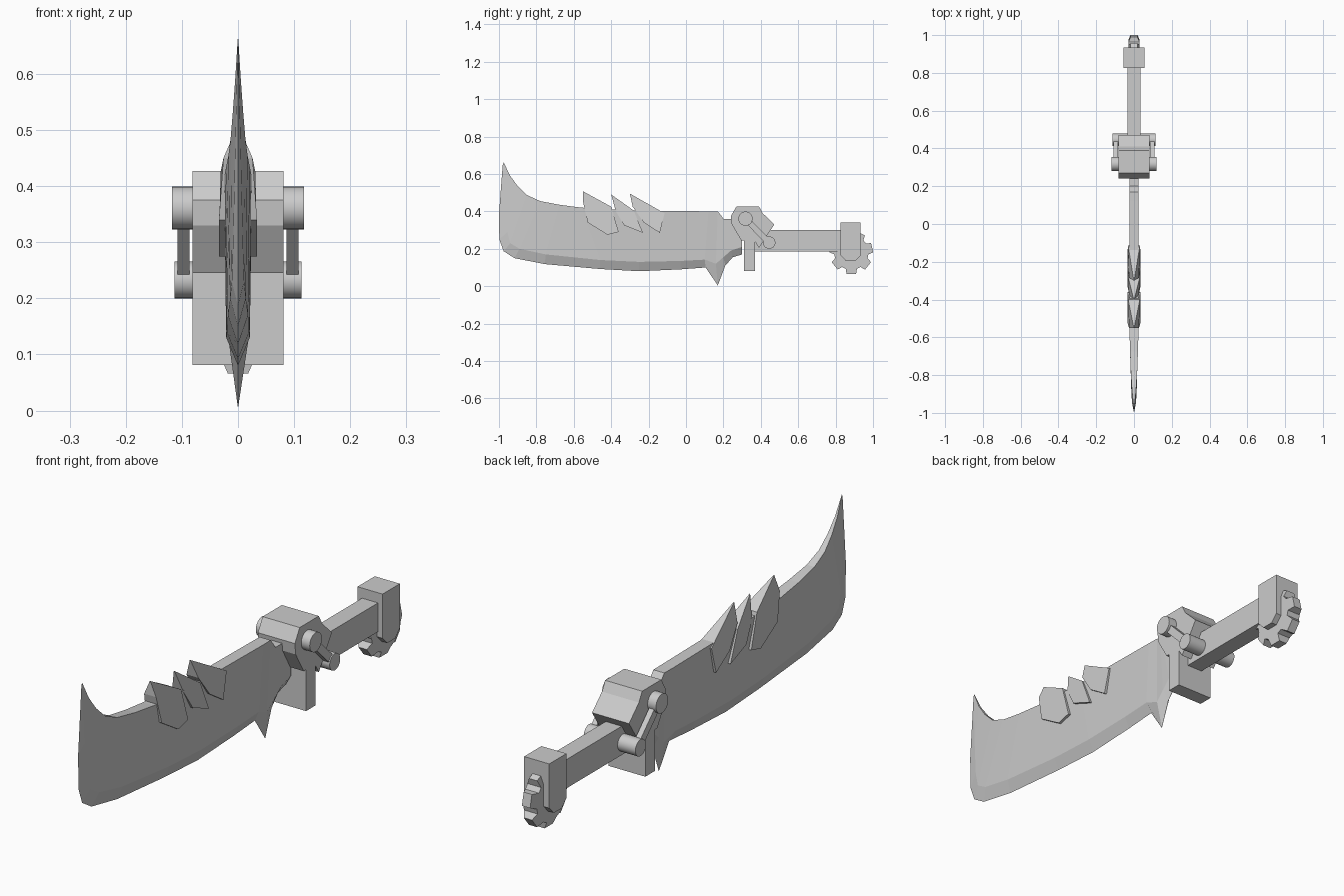
import bpy, bmesh, math
from mathutils import Vector

if "Cube" in bpy.data.objects:
    bpy.data.objects.remove(bpy.data.objects["Cube"])

steel = bpy.data.materials.new("grey steel")
steel.diffuse_color = (0.6, 0.6, 0.6, 1)
steel.use_nodes = True
steel.node_tree.nodes["Principled BSDF"].inputs["Base Color"].default_value = steel.diffuse_color


def finish(name, bm):
    bmesh.ops.remove_doubles(bm, verts=bm.verts[:], dist=1e-5)
    bmesh.ops.recalc_face_normals(bm, faces=bm.faces[:])
    me = bpy.data.meshes.new(name)
    bm.to_mesh(me)
    bm.free()
    me.materials.append(steel)
    ob = bpy.data.objects.new(name, me)
    bpy.context.collection.objects.link(ob)
    return ob


def slab(name, profile, widths):
    """Side profile (y, z) spanned across x; widths = half width, one value or one per point."""
    if not isinstance(widths, (list, tuple)):
        widths = [widths] * len(profile)
    bm = bmesh.new()
    sides = [[bm.verts.new((s * w, y, z)) for (y, z), w in zip(profile, widths)] for s in (-1, 1)]
    for side in sides:
        bm.faces.new(side)
    n = len(profile)
    for i in range(n):
        j = (i + 1) % n
        bm.faces.new((sides[0][i], sides[0][j], sides[1][j], sides[1][i]))
    return finish(name, bm)


def rod(name, x0, x1, y, z, r):
    bpy.ops.mesh.primitive_cylinder_add(vertices=32, radius=r, depth=x1 - x0,
                                        location=((x0 + x1) / 2, y, z), rotation=(0, math.pi / 2, 0))
    ob = bpy.context.object
    ob.name = name
    ob.data.materials.append(steel)
    bpy.ops.object.shade_smooth_by_angle(angle=math.radians(35))


# Blade: stations of spine, bevel line and cutting edge, each (y, z), plus spine and bevel half widths
stations = [
    ((.30, .36), (.30, .21), (.30, .17), .024, .022),
    ((.20, .36), (.24, .19), (.25, .155), .024, .022),
    ((.19, .375), (.20, .155), (.21, .11), .024, .020),
    ((.17, .40), (.16, .12), (.17, .004), .024, .016),
    ((.12, .40), (.10, .142), (.105, .10), .025, .021),
    ((-.03, .402), (-.03, .135), (-.03, .09), .025, .021),
    ((-.30, .405), (-.25, .13), (-.25, .08), .025, .021),
    ((-.56, .42), (-.46, .14), (-.46, .092), .024, .020),
    ((-.675, .435), (-.75, .17), (-.755, .118), .021, .018),
    ((-.78, .455), (-.89, .20), (-.917, .15), .017, .014),
    ((-.85, .487), (-.94, .23), (-.975, .187), .013, .011),
    ((-.90, .535), (-.955, .29), (-.998, .25), .009, .009),
    ((-.94, .59), (-.965, .42), (-1.0, .385), .005, .006),
    ((-.975, .662), (-.978, .655), (-.98, .648), .0005, .0005),
]
bm = bmesh.new()
rings = []
for (sy, sz), (by, bz), (ey, ez), ws, wb in stations:
    rings.append([bm.verts.new(p) for p in ((-ws, sy, sz), (-wb, by, bz), (0, ey, ez),
                                            (wb, by, bz), (ws, sy, sz))])
for a, b in zip(rings, rings[1:]):
    for i in range(5):
        j = (i + 1) % 5
        bm.faces.new((a[i], a[j], b[j], b[i]))
bm.faces.new(rings[0])
bm.faces.new(rings[-1])
finish("blade", bm)

# Three spine barbs, tapering to a point at the first profile corner
barbs = [
    [(-.55, .507), (-.40, .425), (-.36, .29), (-.42, .275), (-.525, .34), (-.55, .45)],
    [(-.40, .49), (-.28, .405), (-.23, .285), (-.33, .325), (-.375, .40)],
    [(-.30, .495), (-.115, .39), (-.14, .285), (-.225, .34), (-.285, .425)],
]
for i, p in enumerate(barbs):
    slab(f"spine_barb_{i + 1}", p, [.001] + [.031] + [.034] * (len(p) - 3) + [.026])

# Guard block and the plate hanging below it
slab("guard_block", [(.27, .427), (.39, .427), (.41, .39), (.472, .33), (.39, .205),
                     (.365, .245), (.295, .245), (.245, .33), (.24, .375)], .081)
slab("guard_plate", [(.31, .27), (.37, .27), (.37, .081), (.31, .081)], .081)

# Pivots and side links
up, low = Vector((.318, .361)), Vector((.445, .233))
across = Vector((low.y - up.y, up.x - low.x)).normalized() * .016
for side, s in (("left", -1), ("right", 1)):
    rod(f"upper_pivot_{side}", *sorted((s * .06, s * .118)), *up, .038)
    link = slab(f"link_{side}", [tuple(p) for p in (up + across, low + across, low - across, up - across)], .011)
    link.location.x = s * .097
rod("lower_pivot", -.113, .113, *low, .033)

# Grip
slab("grip", [(.37, .30), (.86, .30), (.86, .186), (.37, .186)], .035)

# Pommel block with chamfered lower corners
slab("pommel_block", [(.826, .34), (.934, .34), (.934, .165), (.905, .135), (.855, .135), (.826, .165)], .055)

# Toothed pommel wheel, narrower at the rim
wheel, widths = [], []
for k in range(7):
    mid = -math.pi / 2 + k * math.tau / 7
    for da, r, w in ((-.33, .092, .03), (-.22, .117, .018), (.22, .117, .018), (.33, .092, .03)):
        wheel.append((.884 + r * math.cos(mid + da), .18 + r * math.sin(mid + da)))
        widths.append(w)
slab("pommel_wheel", wheel, widths)
